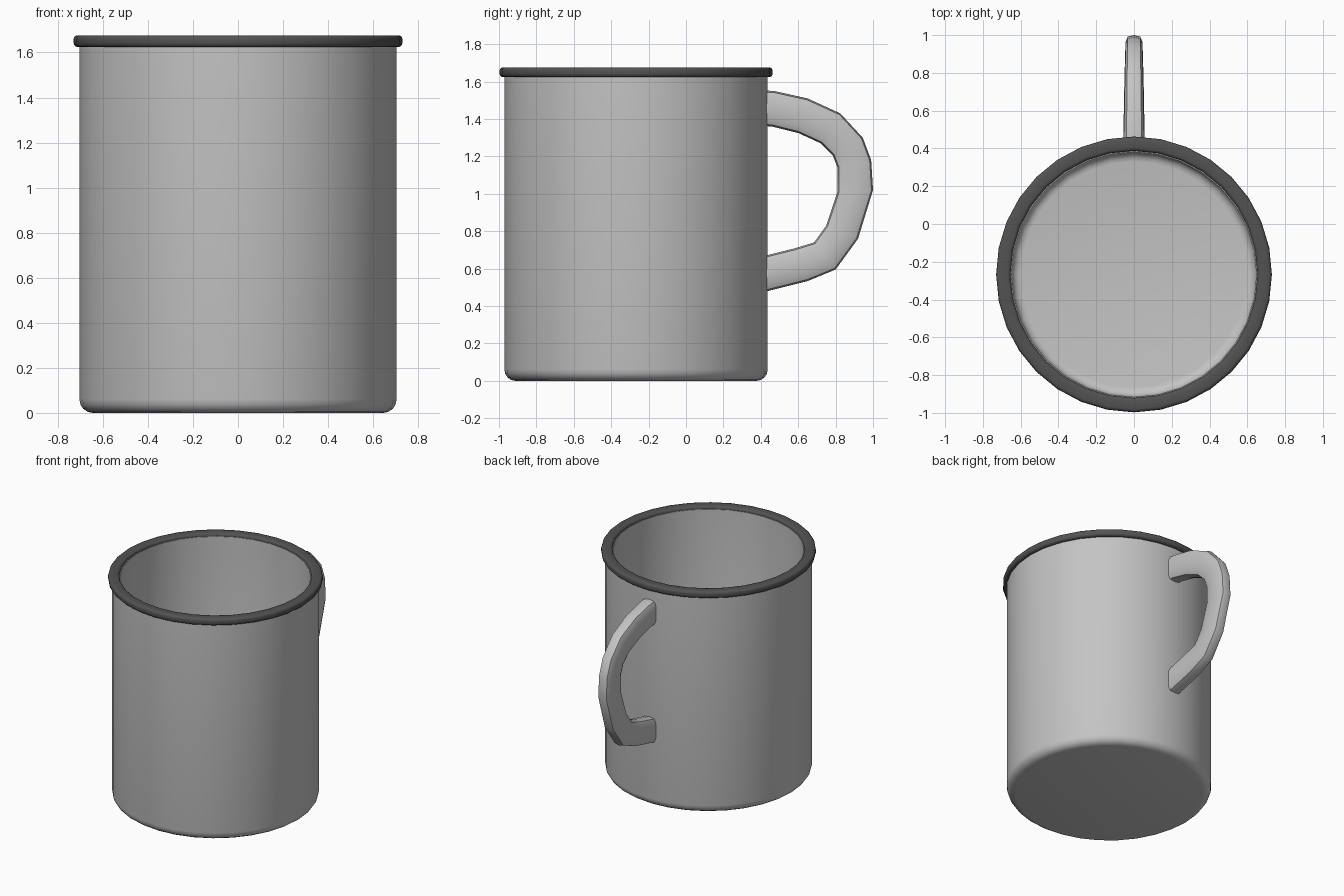
import bpy, bmesh, math
from mathutils import Vector

if "Cube" in bpy.data.objects:
    bpy.data.objects.remove(bpy.data.objects["Cube"])

CENTRE_Y = -0.267
SIDES = 32


def material(name, value):
    mat = bpy.data.materials.new(name)
    mat.use_nodes = True
    colour = (value, value, value, 1)
    mat.diffuse_color = colour
    mat.node_tree.nodes["Principled BSDF"].inputs["Base Color"].default_value = colour
    return mat


def finish(name, bm, mat, angle):
    bmesh.ops.recalc_face_normals(bm, faces=bm.faces)
    mesh = bpy.data.meshes.new(name)
    bm.to_mesh(mesh)
    bm.free()
    obj = bpy.data.objects.new(name, mesh)
    bpy.context.collection.objects.link(obj)
    mesh.materials.append(mat)
    bpy.ops.object.select_all(action='DESELECT')
    obj.select_set(True)
    bpy.context.view_layer.objects.active = obj
    bpy.ops.object.shade_smooth_by_angle(angle=math.radians(angle))
    return obj


def lathe(name, profile, mat, closed=False):
    """Spin (radius, height) points about the mug axis."""
    bm = bmesh.new()
    verts = [bm.verts.new((0, -r, z)) for r, z in profile]
    pairs = list(zip(verts, verts[1:] + verts[:1]))
    edges = [bm.edges.new(p) for p in (pairs if closed else pairs[:-1])]
    bmesh.ops.spin(bm, geom=verts + edges, cent=(0, 0, 0), axis=(0, 0, 1),
                   angle=math.tau, steps=SIDES, use_duplicate=False)
    bmesh.ops.remove_doubles(bm, verts=bm.verts, dist=0.0005)
    obj = finish(name, bm, mat, 40)
    obj.location.y = CENTRE_Y
    return obj


def fillet(radius, z, size, steps=4):
    """Quarter round from the floor up to the wall."""
    turns = [math.pi / 2 * i / steps for i in range(steps + 1)]
    return [(radius - size + size * math.sin(a), z + size - size * math.cos(a)) for a in turns]


enamel = material("light grey enamel", 0.55)
dark = material("dark grey rim", 0.085)

# Thin-walled cup: outside bottom and wall, then inside wall and floor
outside = [(0, 0)] + fillet(0.704, 0, 0.06) + [(0.704, 1.645)]
inside = [(0.648, 1.655)] + fillet(0.648, 0.04, 0.05)[::-1] + [(0, 0.04)]
lathe("cup_body", outside + inside, enamel)

# Rolled rim
half_w, half_h, soft = 0.038, 0.026, 0.018
rim = []
for i, (sx, sz) in enumerate([(1, 1), (-1, 1), (-1, -1), (1, -1)]):
    for j in range(4):
        a = math.pi / 2 * (i + j / 3)
        rim.append((0.692 + sx * (half_w - soft) + soft * math.cos(a),
                    1.650 + sz * (half_h - soft) + soft * math.sin(a)))
lathe("rim", rim, dark, closed=True)

# Handle: rounded section swept between outer and inner (y, z) outlines
outer = [(0.42, 1.552), (0.47, 1.55), (0.65, 1.51), (0.825, 1.43), (0.945, 1.30),
         (0.99, 1.18), (1.0, 1.02), (0.92, 0.76), (0.80, 0.595), (0.65, 0.533), (0.42, 0.476)]
inner = [(0.42, 1.362), (0.46, 1.36), (0.60, 1.325), (0.72, 1.27), (0.785, 1.205),
         (0.81, 1.14), (0.81, 1.01), (0.75, 0.83), (0.685, 0.74), (0.58, 0.708), (0.42, 0.668)]
bm = bmesh.new()
rings = []
for (oy, oz), (iy, iz) in zip(outer, inner):
    mid = Vector((0, (oy + iy) / 2, (oz + iz) / 2))
    reach = Vector((0, oy - iy, oz - iz)) / 2
    width = 0.055 - 0.008 * max(0, (oy - 0.6) / 0.4)
    ring = []
    for k in range(12):
        a = math.tau * k / 12
        c, s = math.cos(a), math.sin(a)
        across = math.copysign(abs(c) ** 0.5, c) if abs(c) > 0.01 else 0
        along = math.copysign(abs(s) ** 0.65, s) if abs(s) > 0.01 else 0
        ring.append(bm.verts.new(mid + reach * along + Vector((width * across, 0, 0))))
    rings.append(ring)
for low, high in zip(rings, rings[1:]):
    for k in range(12):
        n = (k + 1) % 12
        bm.faces.new((low[k], low[n], high[n], high[k]))
bm.faces.new(rings[0])
bm.faces.new(rings[-1])
finish("handle", bm, enamel, 50)
